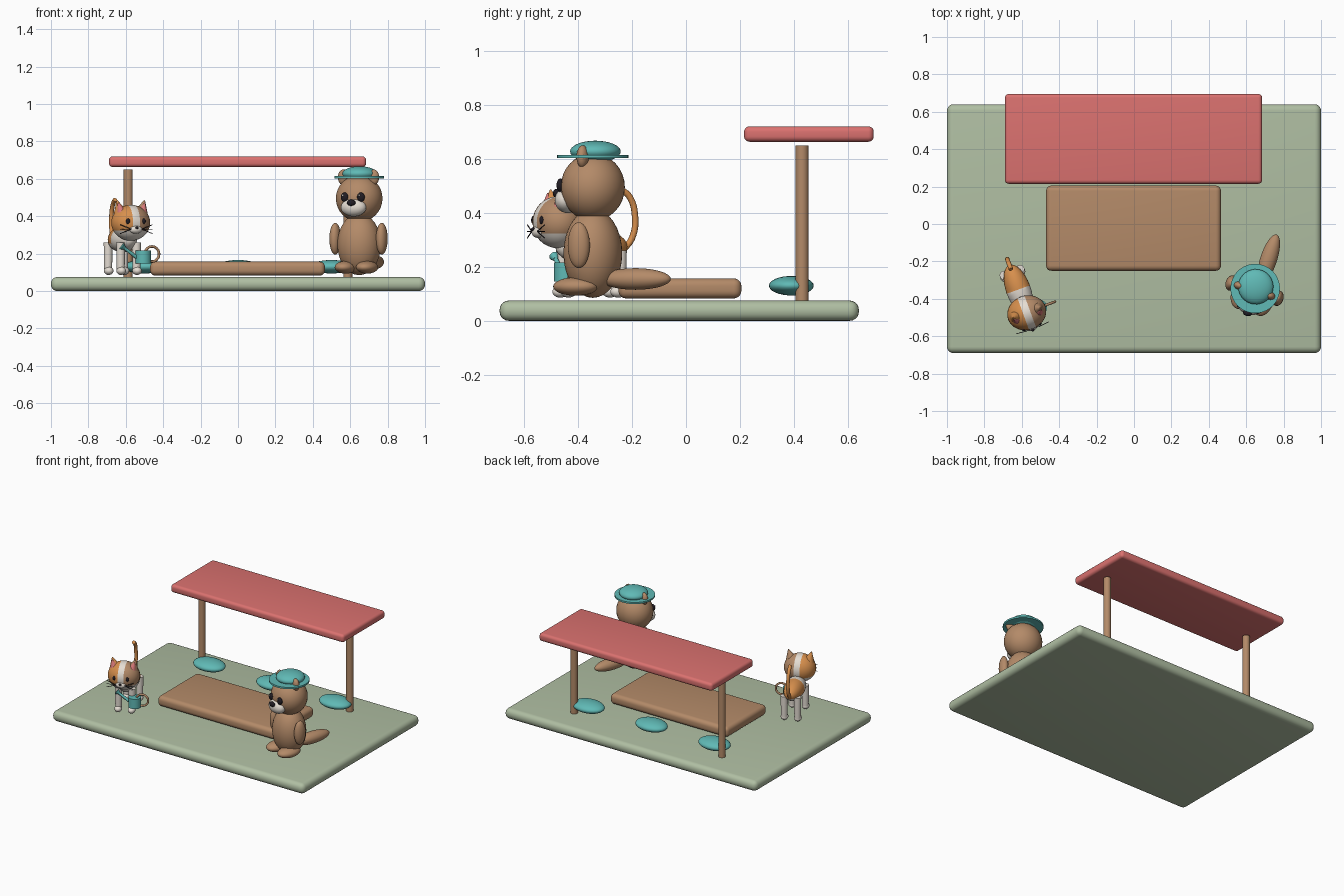
import bpy, bmesh, math
from mathutils import Matrix, Vector

default = bpy.data.objects.get("Cube")
if default:
    bpy.data.objects.remove(default)


# Flat colours, given as display values and stored as linear ones
def colour(name, r, g, b):
    rgba = tuple((c / 255) ** 2.2 for c in (r, g, b)) + (1,)
    m = bpy.data.materials.new(name)
    m.diffuse_color = rgba
    m.use_nodes = True
    node = next(n for n in m.node_tree.nodes if n.type == 'BSDF_PRINCIPLED')
    node.inputs["Base Color"].default_value = rgba
    return m


GREEN = colour("sage_green", 174, 189, 161)
BROWN = colour("warm_brown", 178, 137, 104)
RED = colour("coral_red", 218, 113, 111)
TEAL = colour("teal", 96, 184, 180)
BLACK = colour("near_black", 38, 34, 40)
WHITE = colour("cream_white", 228, 220, 210)
ORANGE = colour("ginger_orange", 214, 142, 78)
PINK = colour("soft_pink", 214, 120, 120)

WORLD = Matrix()


def frame(x, y, degrees):
    return Matrix.Translation((x, y, 0)) @ Matrix.Rotation(math.radians(degrees), 4, 'Z')


def finish(name, bm, mats, place):
    bm.transform(place)
    mesh = bpy.data.meshes.new(name)
    bm.to_mesh(mesh)
    bm.free()
    for m in mats:
        mesh.materials.append(m)
    obj = bpy.data.objects.new(name, mesh)
    bpy.context.collection.objects.link(obj)
    bpy.ops.object.select_all(action='DESELECT')
    obj.select_set(True)
    bpy.context.view_layer.objects.active = obj
    bpy.ops.object.shade_smooth_by_angle(angle=math.radians(40))
    return obj


def ball(name, loc, radii, mats, base, cuts=(), rule=None):
    """Ellipsoid; cuts are planes that give clean colour borders for the rule."""
    bm = bmesh.new()
    bmesh.ops.create_uvsphere(bm, u_segments=32, v_segments=16, radius=1)
    bm.transform(Matrix.Diagonal((*radii, 1)))
    for co, no in cuts:
        bmesh.ops.bisect_plane(bm, geom=bm.verts[:] + bm.edges[:] + bm.faces[:],
                               plane_co=co, plane_no=no)
    if rule:
        for f in bm.faces:
            f.material_index = rule(f.calc_center_median())
    mats = mats if isinstance(mats, list) else [mats]
    return finish(name, bm, mats, base @ Matrix.Translation(loc))


def rod(name, start, end, r1, r2, mat, base=WORLD, sides=24):
    a, b = Vector(start), Vector(end)
    bm = bmesh.new()
    bmesh.ops.create_cone(bm, cap_ends=True, segments=sides, radius1=r1, radius2=r2,
                          depth=(b - a).length)
    turn = (b - a).to_track_quat('Z', 'Y').to_matrix().to_4x4()
    return finish(name, bm, [mat], base @ Matrix.Translation((a + b) / 2) @ turn)


def slab(name, lo, hi, bevel, mat):
    lo, hi = Vector(lo), Vector(hi)
    bm = bmesh.new()
    bmesh.ops.create_cube(bm, size=1)
    bm.transform(Matrix.Translation((lo + hi) / 2) @ Matrix.Diagonal((*(hi - lo), 1)))
    bmesh.ops.bevel(bm, geom=bm.edges[:], offset=bevel, segments=5, profile=0.5,
                    affect='EDGES')
    return finish(name, bm, [mat], WORLD)


def tube(name, points, radius, mat, base, closed=False):
    curve = bpy.data.curves.new(name, 'CURVE')
    curve.dimensions = '3D'
    curve.bevel_depth = radius
    curve.bevel_resolution = 4
    curve.use_fill_caps = True
    s = curve.splines.new('BEZIER')
    s.bezier_points.add(len(points) - 1)
    s.use_cyclic_u = closed
    for p, co in zip(s.bezier_points, points):
        p.co = co
        p.handle_left_type = p.handle_right_type = 'AUTO'
    curve.materials.append(mat)
    obj = bpy.data.objects.new(name, curve)
    obj.matrix_world = base
    bpy.context.collection.objects.link(obj)
    return obj


SIDES = (("right", -1), ("left", 1))

# Ground, low table, canopy and cushions
slab("ground_slab", (-1, -.69, 0), (1, .64, .075), .034, GREEN)
slab("low_table", (-.47, -.25, .083), (.465, .205, .157), .028, BROWN)
slab("canopy_roof", (-.69, .215, .663), (.685, .695, .72), .02, RED)
for side, s in SIDES:
    rod(f"{side}_post", (s * .587, .43, .07), (s * .587, .43, .65), .024, .024, BROWN)
for i, x in enumerate((-.5, 0, .5)):
    ball(f"cushion_{i + 1}", (x, .39, .13), (.115, .083, .036), TEAL, WORLD)

# Seated bear with a round hat
bear = frame(.648, -.345, -18)
ball("bear_body", (0, 0, .25), (.118, .108, .165), BROWN, bear)
ball("bear_head", (0, 0, .495), (.126, .118, .125), BROWN, bear)
ball("bear_tail", (.02, .172, .155), (.045, .138, .04), BROWN, bear)
ball("bear_muzzle", (0, -.098, .447), (.07, .045, .048), WHITE, bear)
ball("bear_nose", (0, -.139, .472), (.024, .015, .017), BLACK, bear)
for side, s in SIDES:
    ball(f"bear_{side}_arm", (s * .131, -.012, .28), (.03, .042, .085), BROWN, bear)
    ball(f"bear_{side}_foot", (s * .06, -.048, .127), (.056, .085, .034), BROWN, bear)
    ball(f"bear_{side}_ear", (s * .085, -.012, .608), (.03, .022, .042), BROWN, bear)
    ball(f"bear_{side}_eye", (s * .046, -.111, .502), (.021, .014, .025), BLACK, bear)
    ball(f"bear_{side}_eye_glint", (s * .046 - .006, -.123, .511), (.005, .004, .005),
         WHITE, bear)
rod("hat_brim", (0, 0, .602), (0, 0, .614), .132, .132, TEAL, bear, 48)
ball("hat_crown", (0, .01, .627), (.094, .094, .04), TEAL, bear)

# Standing patched cat
cat = frame(-.615, -.36, 20)
ball("cat_body", (0, .01, .275), (.066, .14, .068), [WHITE, ORANGE], cat,
     cuts=[((0, 0, 0), (0, 1, 0)), ((0, 0, -.02), (0, 0, 1))],
     rule=lambda c: int(c.y > 0 and c.z > -.02))
for end, y in (("front", -.088), ("back", .108)):
    for side, s in SIDES:
        name = f"cat_{end}_{side}"
        rod(name + "_leg", (s * .045, y, .1), (s * .045, y, .26), .021, .024, WHITE, cat)
        ball(name + "_paw", (s * .045, y - .008, .108), (.025, .03, .022), WHITE, cat)
tube("cat_tail", [(0, .135, .26), (0, .172, .31), (0, .182, .39), (0, .16, .46),
                  (0, .125, .488)], .012, ORANGE, cat)

# Cat head: ginger and brown halves, pale blaze and chin
skull = cat @ Matrix.Translation((0, -.122, .365))
ball("cat_head", (0, 0, 0), (.106, .092, .096), [WHITE, ORANGE, BROWN], skull,
     cuts=[((-.02, 0, 0), (1, 0, 0)), ((.02, 0, 0), (1, 0, 0)), ((0, 0, -.042), (0, 0, 1))],
     rule=lambda c: 0 if abs(c.x) < .02 or c.z < -.042 else (1 if c.x < 0 else 2))
ball("cat_muzzle", (0, -.078, -.036), (.036, .022, .022), WHITE, skull)
ball("cat_nose", (0, -.098, -.026), (.009, .007, .007), BLACK, skull)
for side, s in SIDES:
    ear = ORANGE if s < 0 else BROWN
    rod(f"cat_{side}_ear", (s * .06, 0, .055), (s * .078, 0, .12), .036, .003, ear, skull)
    rod(f"cat_{side}_inner_ear", (s * .061, -.015, .06), (s * .076, -.012, .108), .025,
        .002, PINK, skull)
    ball(f"cat_{side}_eye", (s * .044, -.08, .008), (.012, .008, .015), BLACK, skull)
    for i, z in enumerate((-.022, -.034, -.046)):
        rod(f"cat_{side}_whisker_{i + 1}", (s * .03, -.092, -.034),
            (s * .092, -.086, z * 2 + .034), .002, .002, BLACK, skull, 6)

# Watering can beside the cat
can = cat @ Matrix.Translation((.072, -.118, .18))
rod("can_body", (0, 0, -.034), (0, 0, .036), .042, .042, TEAL, can, 32)
rod("can_spout", (-.03, 0, -.005), (-.11, 0, .052), .01, .008, TEAL, can, 16)
rod("can_rose", (-.105, 0, .048), (-.122, 0, .06), .009, .019, TEAL, can, 16)
ring = [(.05 + .04 * math.cos(a), 0, .018 + .04 * math.sin(a))
        for a in (i * math.tau / 8 for i in range(8))]
tube("can_handle", ring, .007, BROWN, can, closed=True)
